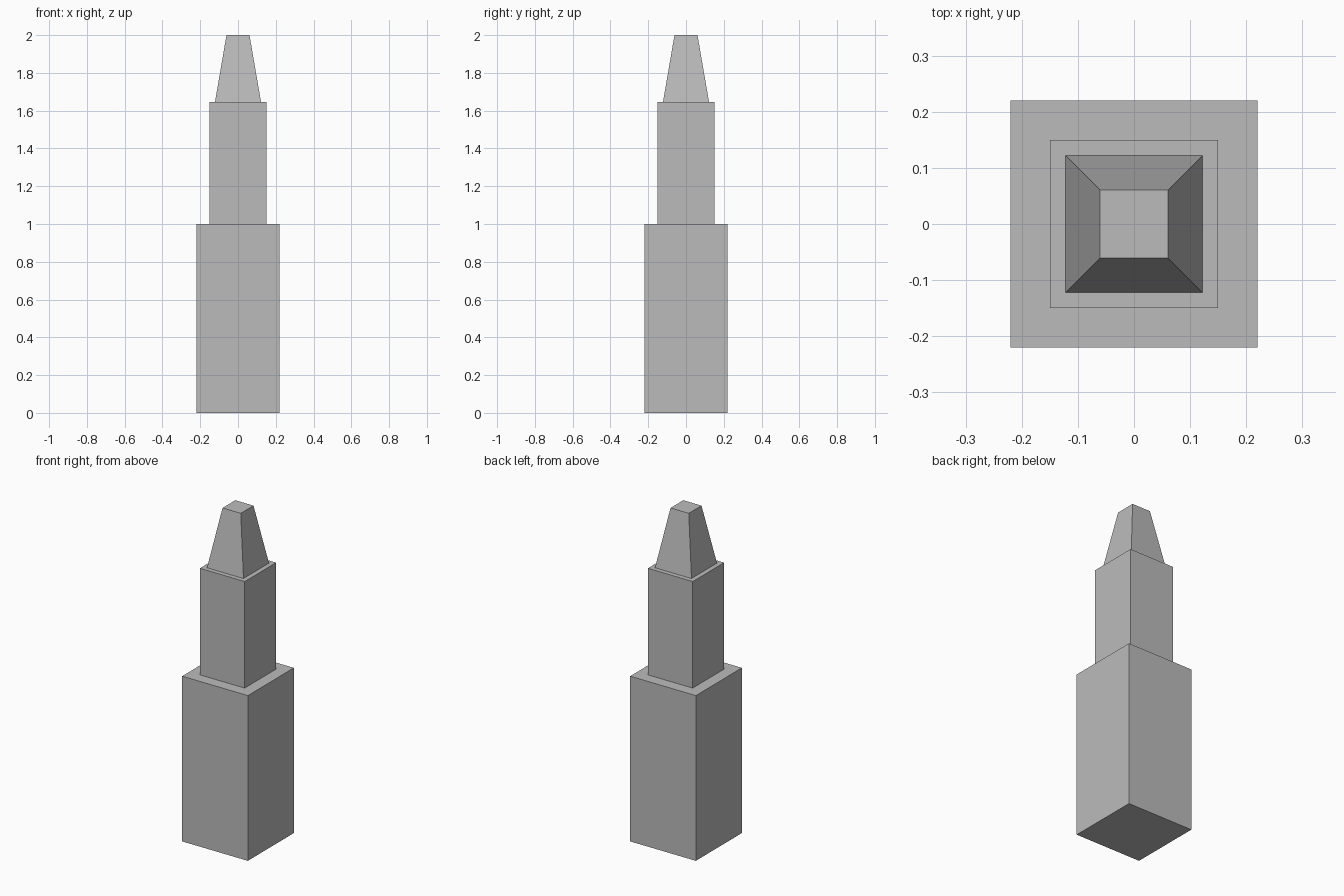
import bpy
import bmesh

cube = bpy.data.objects.get("Cube")
if cube:
    bpy.data.objects.remove(cube, do_unlink=True)

# One flat grey for the whole tower
GREY = (0.5, 0.5, 0.5, 1.0)
grey = bpy.data.materials.new("concrete_grey")
grey.use_nodes = True
grey.diffuse_color = GREY
grey.node_tree.nodes["Principled BSDF"].inputs["Base Color"].default_value = GREY


def square_block(name, bottom, top, half_bottom, half_top):
    """Closed square block between two heights, optionally tapered."""
    bm = bmesh.new()
    bmesh.ops.create_cube(bm, size=2)
    for v in bm.verts:
        upper = v.co.z > 0
        half = half_top if upper else half_bottom
        v.co.x *= half
        v.co.y *= half
        v.co.z = top if upper else bottom
    mesh = bpy.data.meshes.new(name)
    bm.to_mesh(mesh)
    bm.free()
    mesh.materials.append(grey)
    obj = bpy.data.objects.new(name, mesh)
    bpy.context.collection.objects.link(obj)
    return obj


# Stacked tiers, each narrower than the one below
square_block("lower_tower", 0, 1.0, 0.22, 0.22)
square_block("upper_tower", 1.0, 1.645, 0.15, 0.15)
square_block("tapered_spire", 1.645, 2.0, 0.122, 0.061)
